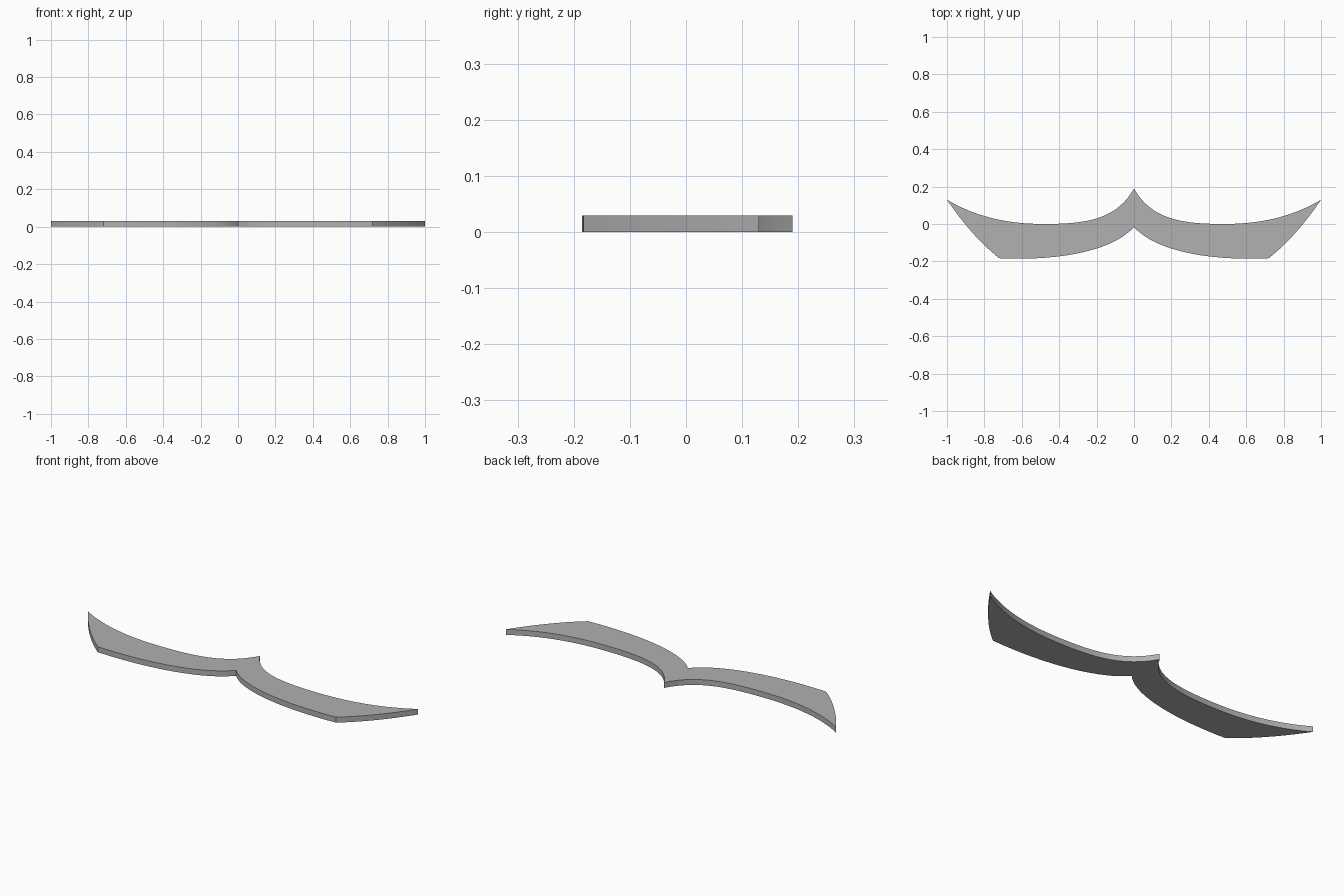
import bpy
import bmesh
import math
from mathutils import Vector
from mathutils.geometry import interpolate_bezier

if "Cube" in bpy.data.objects:
    bpy.data.objects.remove(bpy.data.objects["Cube"], do_unlink=True)

THICKNESS = 0.03
STEPS = 17

# Plain grey material
grey = bpy.data.materials.new("plain_grey")
grey.use_nodes = True
colour = (0.44, 0.44, 0.44, 1)
grey.diffuse_color = colour
grey.node_tree.nodes["Principled BSDF"].inputs["Base Color"].default_value = colour

# Outline of the left half: front edge, swept tip edge, back edge in two sweeps
segments = [
    ((0, -0.016), (0.1, -0.13), (0.36, -0.2), (0.72, -0.183)),
    ((0.72, -0.183), (0.82, -0.105), (0.92, 0.01), (1, 0.13)),
    ((1, 0.13), (0.85, 0.04), (0.68, 0), (0.48, 0)),
    ((0.48, 0), (0.24, 0), (0.09, 0.03), (0, 0.19)),
]
half = []
for seg in segments:
    points = interpolate_bezier(*[Vector((x, y, 0)) for x, y in seg], STEPS)
    half += points[:-1]
half.append(Vector((0, 0.19, 0)))

# Mirror the half to close the outline, leaving out the two centre points
outline = half + [Vector((-p.x, p.y, 0)) for p in reversed(half[1:-1])]

# Extrude the outline into a flat plate
bm = bmesh.new()
base = bm.faces.new([bm.verts.new(p) for p in outline])
result = bmesh.ops.extrude_face_region(bm, geom=[base], use_keep_orig=True)
top = [v for v in result["geom"] if isinstance(v, bmesh.types.BMVert)]
bmesh.ops.translate(bm, verts=top, vec=(0, 0, THICKNESS))
bmesh.ops.recalc_face_normals(bm, faces=bm.faces)

mesh = bpy.data.meshes.new("wing_plate")
bm.to_mesh(mesh)
bm.free()
mesh.materials.append(grey)
plate = bpy.data.objects.new("wing_plate", mesh)
bpy.context.collection.objects.link(plate)

# Smooth curved rim with sharp corners
bpy.ops.object.select_all(action="DESELECT")
plate.select_set(True)
bpy.context.view_layer.objects.active = plate
bpy.ops.object.shade_smooth_by_angle(angle=math.radians(30))
